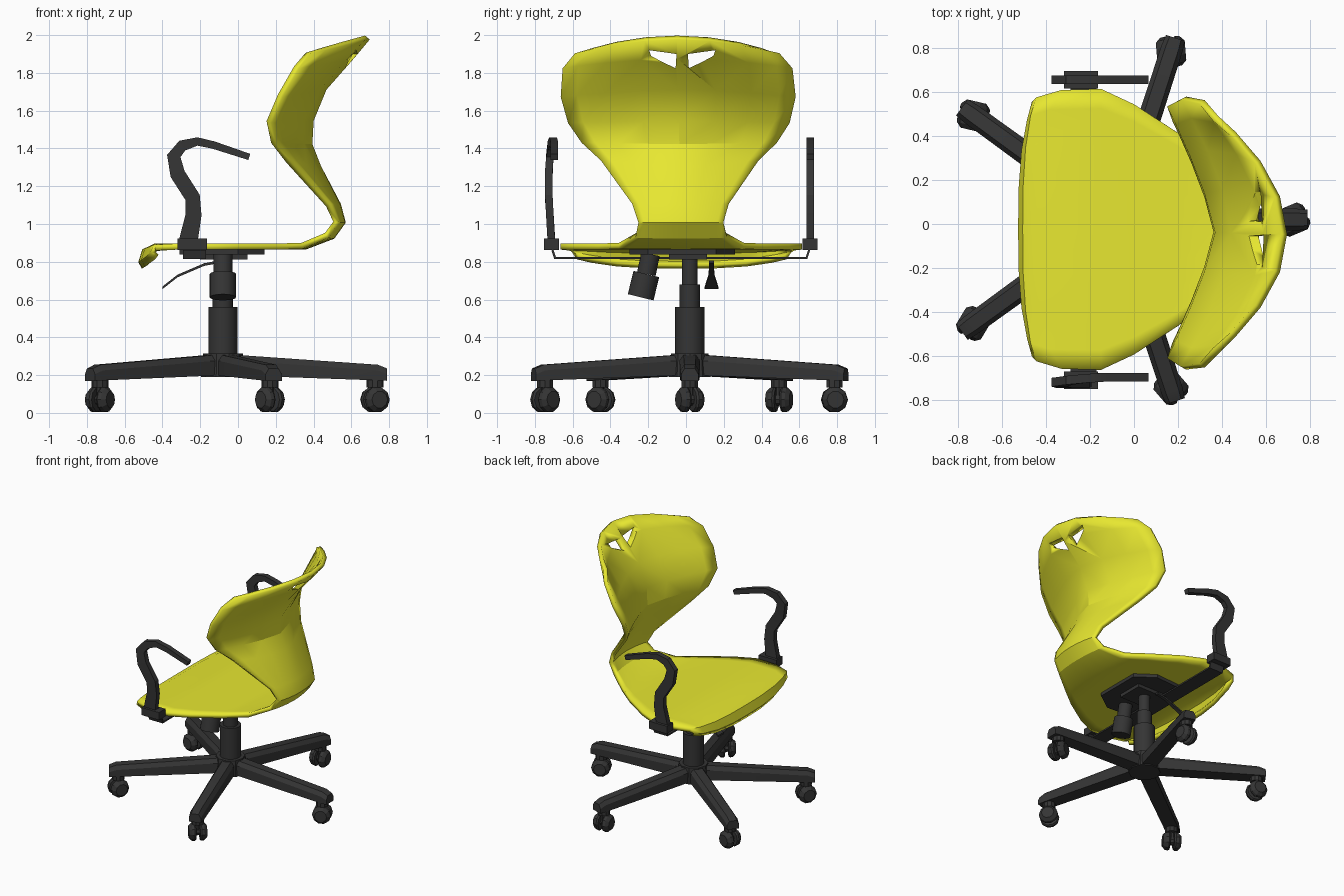
import bpy, bmesh, math
from mathutils import Vector

if "Cube" in bpy.data.objects:
    bpy.data.objects.remove(bpy.data.objects["Cube"])


def material(name, rgb):
    m = bpy.data.materials.new(name)
    m.diffuse_color = (*rgb, 1)
    m.use_nodes = True
    m.node_tree.nodes["Principled BSDF"].inputs["Base Color"].default_value = m.diffuse_color
    return m


YELLOW = material("yellow_plastic", (0.80, 0.80, 0.03))
DARK = material("dark_plastic", (0.035, 0.035, 0.035))


def finish(name, bm, mat=DARK, smooth=True):
    bmesh.ops.recalc_face_normals(bm, faces=bm.faces)
    me = bpy.data.meshes.new(name)
    bm.to_mesh(me)
    bm.free()
    ob = bpy.data.objects.new(name, me)
    bpy.context.collection.objects.link(ob)
    me.materials.append(mat)
    bpy.ops.object.select_all(action='DESELECT')
    bpy.context.view_layer.objects.active = ob
    ob.select_set(True)
    if smooth:
        bpy.ops.object.shade_smooth_by_angle(angle=math.radians(25))
    return ob


def loft(name, rings, mat=DARK, closed=True, smooth=True):
    """Skin a list of equal-length point rings."""
    bm = bmesh.new()
    rows = [[bm.verts.new(p) for p in r] for r in rings]
    n = len(rows[0])
    for a, b in zip(rows, rows[1:]):
        for i in range(n if closed else n - 1):
            j = (i + 1) % n
            bm.faces.new((a[i], a[j], b[j], b[i]))
    if closed:
        bm.faces.new(rows[0])
        bm.faces.new(rows[-1])
    return finish(name, bm, mat, smooth)


def tube(name, p1, p2, r1, r2=None, n=16):
    p1, p2 = Vector(p1), Vector(p2)
    q = (p2 - p1).to_track_quat('Z', 'Y')
    ring = [(math.cos(2 * math.pi * i / n), math.sin(2 * math.pi * i / n)) for i in range(n)]
    return loft(name, [[p + q @ Vector((r * c, r * s, 0)) for c, s in ring]
                       for p, r in ((p1, r1), (p2, r2 or r1))])


def box(name, lo, hi):
    return loft(name, [[(lo[0], lo[1], z), (hi[0], lo[1], z), (hi[0], hi[1], z), (lo[0], hi[1], z)]
                       for z in (lo[2], hi[2])], smooth=False)


# Seat and backrest shell: centre x, z / edge x, z / half width / curve power
ROWS = [
    (-.495, .772, -.43, .825, .55, 3), (-.512, .80, -.45, .85, .575, 3),
    (-.495, .855, -.44, .875, .60, 3), (-.44, .88, -.33, .88, .635, 4),
    (-.15, .88, -.15, .88, .64, 2), (0, .88, 0, .88, .57, 2),
    (.20, .88, .20, .88, .44, 2), (.36, .882, .34, .885, .33, 2),
    (.50, .935, .47, .94, .24, 2), (.555, 1.01, .52, 1.01, .22, 2),
    (.53, 1.10, .48, 1.10, .25, 2), (.425, 1.30, .27, 1.33, .41, 1.5),
    (.378, 1.42, .19, 1.43, .51, 1.3), (.385, 1.55, .165, 1.54, .58, 1.3),
    (.455, 1.72, .225, 1.68, .615, 1.6), (.60, 1.885, .31, 1.83, .60, 1.8),
    (.685, 1.987, .37, 1.905, .53, 2)]
U = (-1, -.86, -.62, -.32, 0, .32, .62, .86, 1)
grid = []
for cx, cz, ex, ez, w, p in ROWS:
    yc = -.025 - .02 * (cz - .9)
    grid.append([(cx + (ex - cx) * abs(u) ** p, yc + w * u, cz + (ez - cz) * abs(u) ** p) for u in U])
shell = loft("seat_shell", grid, YELLOW, closed=False)
sol = shell.modifiers.new("thickness", 'SOLIDIFY')
sol.thickness, sol.offset = .032, 0

# Two handle openings near the top of the backrest
for s in (-1, 1):
    outline = [(.03, 1.90), (.175, 1.92), (.165, 1.89), (.10, 1.855), (.035, 1.825)]
    cutter = loft("handle_cutter", [[(x, -.02 + s * y, z) for y, z in outline] for x in (.4, .85)])
    cutter.hide_render = True
    cut = shell.modifiers.new("handle_hole", 'BOOLEAN')
    cut.operation, cut.object, cut.solver = 'DIFFERENCE', cutter, 'EXACT'
    cutter.hide_set(True)
bpy.context.view_layer.objects.active = shell
for m in list(shell.modifiers):
    bpy.ops.object.modifier_apply(modifier=m.name)
for ob in [o for o in bpy.data.objects if o.name.startswith("handle_cutter")]:
    bpy.data.objects.remove(ob)

# Five-star base with twin-wheel casters
CX, CY = -.08, .02
for k in range(5):
    a = math.radians(72 * k)
    d = Vector((math.cos(a), math.sin(a), 0))
    t = Vector((-d.y, d.x, 0))
    c = Vector((CX, CY, 0))

    def section(r, zb, zt, w):
        prof = [(-w, zb), (w, zb), (w, zt - .03), (w * .6, zt), (-w * .6, zt), (-w, zt - .03)]
        return [c + d * r + t * y + Vector((0, 0, z)) for y, z in prof]
    loft(f"base_leg_{k}", [section(.03, .20, .31, .055), section(.82, .172, .255, .05),
                           section(.87, .17, .235, .045)])
    o = c + d * .805
    ax = Vector((math.cos(a + 1.97), math.sin(a + 1.97), 0))
    up = Vector((0, 0, 1))
    tube(f"caster_stem_{k}", o + up * .135, o + up * .18, .045, n=10)
    tube(f"caster_axle_{k}", o + up * .07 - ax * .02, o + up * .07 + ax * .02, .03, n=8)
    tube(f"caster_neck_{k}", o + up * .07, o + up * .14, .02, n=8)
    for s in (-1, 1):
        ring = [(math.cos(math.pi * i / 5), math.sin(math.pi * i / 5)) for i in range(10)]
        f = ax.cross(up)
        loft(f"caster_wheel_{k}_{'ab'[s > 0]}",
             [[o + up * .07 + ax * s * e + (f * q + up * h) * r for q, h in ring]
              for e, r in ((.014, .062), (.025, .07), (.045, .066), (.066, .045))])

# Hub and gas column
tube("base_hub", (CX, CY, .19), (CX, CY, .315), .115, .105, 10)
for name, z1, z2, r in (("column_sleeve", .30, .56, .077), ("column_middle", .56, .68, .054),
                        ("column_rod", .68, .83, .042)):
    tube(name, (CX, CY, z1), (CX, CY, z2), r)

# Tilt tension knob
tube("tension_knob", (CX, -.24, .612), (CX, -.21, .735), .07)
tube("tension_stem", (CX, -.21, .735), (CX, -.188, .84), .05)

# Mechanism plate below the seat
plate = [(-.31, -.28), (.0, -.30), (.14, -.20), (.14, .16), (.0, .26), (-.31, .24)]
loft("mechanism_plate", [[(x, y, z) for x, y in plate] for z in (.838, .866)], smooth=False)
box("mechanism_box", (-.20, -.09, .812), (.05, .11, .84))

# Height lever with flared paddle
lever = [(-.10, .80, .012), (-.18, .785, .012), (-.32, .725, .016), (-.40, .662, .036)]
loft("height_lever", [[(x, .135 - w, z - .007), (x, .135 + w, z - .007),
                       (x, .135 + w, z + .007), (x, .135 - w, z + .007)] for x, z, w in lever])

# Armrests: centre x, z, half width along the hooked path
ARM = [(-.265, .90, .05), (-.235, 1.05, .042), (-.24, 1.14, .04), (-.32, 1.265, .04),
       (-.34, 1.36, .036), (-.295, 1.415, .03), (-.215, 1.437, .022), (-.13, 1.418, .02),
       (.06, 1.355, .017)]
for side, y0, tilt in (("left", .657, 0), ("right", -.712, -.015)):
    s = 1 if y0 > 0 else -1
    rings = []
    for i, (x, z, w) in enumerate(ARM):
        a, b = ARM[max(i - 1, 0)], ARM[min(i + 1, len(ARM) - 1)]
        n = Vector((b[1] - a[1], 0, a[0] - b[0])).normalized() * w
        y = y0 + tilt * math.sin(math.pi * i / 5)
        m = Vector((x, y, z))
        h = Vector((0, .02, 0))
        rings.append([m - n - h, m + n - h, m + n + h, m - n + h])
    loft(f"{side}_armrest", rings)
    box(f"{side}_arm_bracket", (-.32, y0 - .04, .862), (-.165, y0 + .04, .922))
    # thin bent support strap joining the bracket to the mechanism
    strap = [(y0, .865), (y0 - s * .015, .82), (-.02, .82)]
    loft(f"{side}_arm_strap", [[(-.29, y, z - .006), (-.17, y, z - .006),
                                (-.17, y - s * .008, z + .006), (-.29, y - s * .008, z + .006)]
                               for y, z in strap], smooth=False)
